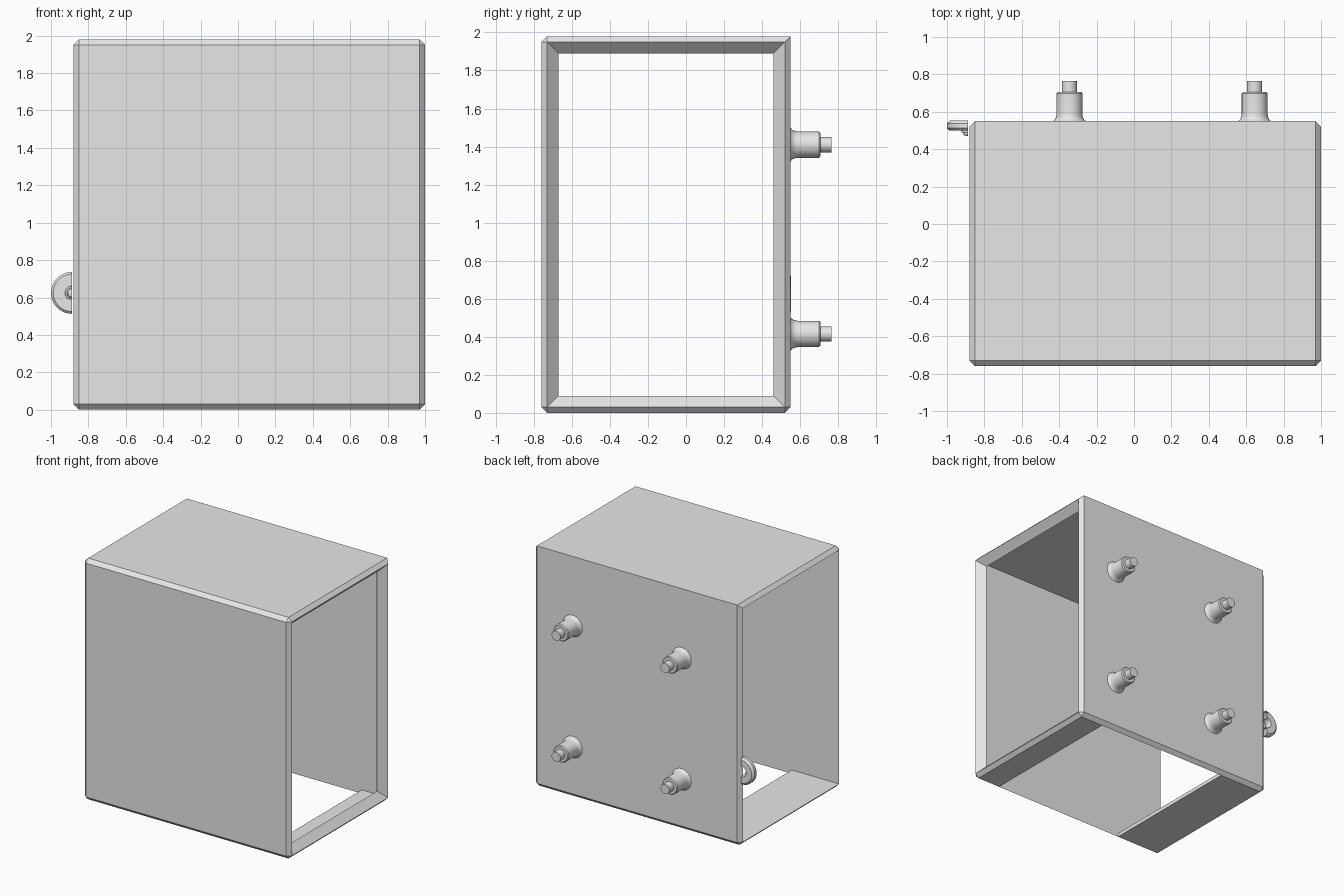
import bpy, bmesh, math
from mathutils import Matrix, Vector

if "Cube" in bpy.data.objects:
    bpy.data.objects.remove(bpy.data.objects["Cube"], do_unlink=True)

grey = bpy.data.materials.new("plain grey")
grey.use_nodes = True
colour = (0.8, 0.8, 0.8, 1)
grey.diffuse_color = colour
grey.node_tree.nodes["Principled BSDF"].inputs["Base Color"].default_value = colour

LEFT, RIGHT = -0.88, 1.0
FRONT, BACK, TOP = -0.76, 0.55, 1.98
WALL = 0.03
GAP = (-0.45, 0.76)


def finish(name, bm, smooth=False):
    bmesh.ops.recalc_face_normals(bm, faces=bm.faces)
    mesh = bpy.data.meshes.new(name)
    bm.to_mesh(mesh)
    bm.free()
    mesh.materials.append(grey)
    obj = bpy.data.objects.new(name, mesh)
    bpy.context.collection.objects.link(obj)
    if smooth:
        bpy.ops.object.select_all(action="DESELECT")
        obj.select_set(True)
        bpy.context.view_layer.objects.active = obj
        bpy.ops.object.shade_smooth_by_angle(angle=math.radians(35))
    return obj


def section(bm, x, inset, c=0.0):
    """Rectangular cross-section; c chamfers all corners but the back top one."""
    f, b, lo, hi = FRONT + inset, BACK - inset, inset, TOP - inset
    pts = [(f + c, lo), (b - c, lo), (b, lo + c), (b, hi),
           (b, hi), (f + c, hi), (f, hi - c), (f, lo + c)]
    return [bm.verts.new((x, y, z)) for y, z in pts]


# Sheet casing: open at both ends, folded lip on one end, gap in the floor
bm = bmesh.new()
rings = [section(bm, LEFT, WALL)]
rings += [section(bm, x, 0, WALL) for x in (LEFT + WALL, *GAP, RIGHT - WALL)]
rings += [section(bm, RIGHT, WALL), section(bm, RIGHT - 0.06, 0.09),
          section(bm, RIGHT - 0.075, 0.075), section(bm, RIGHT - 0.03, WALL)]
rings += [section(bm, x, WALL) for x in reversed(GAP)]
for i, a in enumerate(rings):
    b = rings[(i + 1) % len(rings)]
    for j in range(8):
        k = (j + 1) % 8
        bm.faces.new((a[j], a[k], b[k], b[j]))
bmesh.ops.remove_doubles(bm, verts=bm.verts, dist=0.0001)
middle = sum(GAP) / 2
floor = [f for f in bm.faces if abs(f.calc_center_median().x - middle) < 0.01
         and f.calc_center_median().z < 0.04
         and abs(f.calc_center_median().y) < 0.3]
bmesh.ops.delete(bm, geom=floor, context="FACES")
bmesh.ops.bridge_loops(bm, edges=[e for e in bm.edges if e.is_boundary])
finish("casing", bm)


def lathe(name, profile, centre, angle, steps):
    """Turn (radius, y) points about the y direction, beginning at straight down."""
    bm = bmesh.new()
    verts = [bm.verts.new((0, y, -r)) for r, y in profile]
    edges = [bm.edges.new(pair) for pair in zip(verts, verts[1:])]
    bmesh.ops.spin(bm, geom=verts + edges, cent=(0, 0, 0), axis=(0, 1, 0),
                   angle=angle, steps=steps)
    bmesh.ops.remove_doubles(bm, verts=bm.verts, dist=0.0001)
    bmesh.ops.translate(bm, verts=bm.verts, vec=Vector((centre[0], 0, centre[1])))
    return finish(name, bm, True)


# Four mounting studs on the back, each with a flared foot and a thin pin
stud = [(0.088, 0.55), (0.077, 0.559), (0.071, 0.575), (0.069, 0.59),
        (0.069, 0.698), (0.062, 0.706), (0.04, 0.706), (0.04, 0.765), (0, 0.765)]
for side, x in (("right", -0.345), ("left", 0.645)):
    for level, z in (("lower", 0.415), ("upper", 1.41)):
        lathe(f"{level}_{side}_stud", stud, (x, z), math.tau, 32)

# Half-round latch tab with a pressed dimple, beside the back panel
tab = [(0, 0.47), (0.022, 0.475), (0.03, 0.50), (0.1, 0.50), (0.112, 0.512),
       (0.112, 0.538), (0.095, 0.553), (0.045, 0.553), (0.035, 0.49), (0, 0.485)]
latch = lathe("latch_tab", tab, (0, 0), math.pi, 24)
if sum(v.co.x for v in latch.data.vertices) > 0:
    latch.data.transform(Matrix.Rotation(math.pi, 4, "Y"))
latch.location = (-0.888, 0, 0.625)
